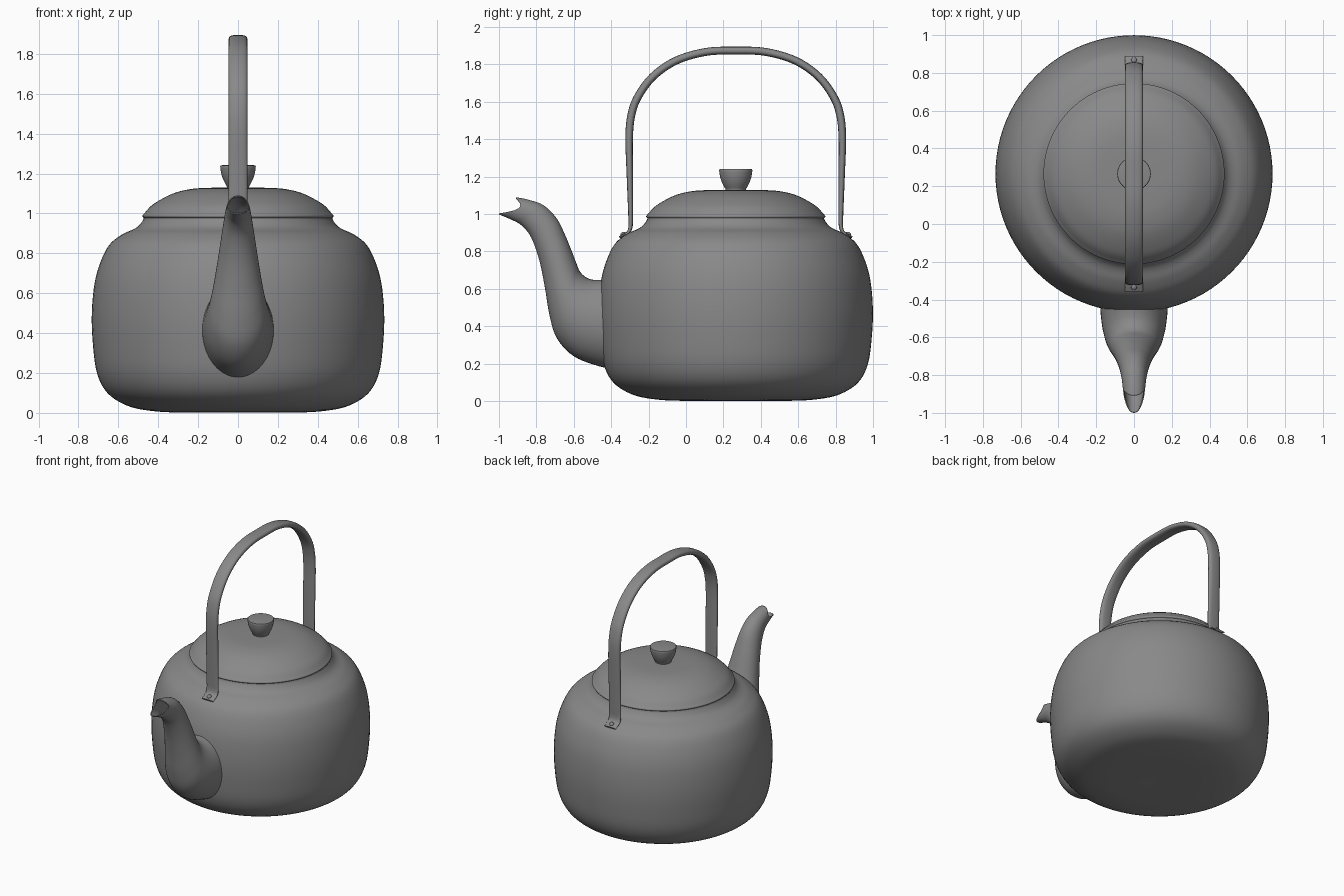
import bpy, bmesh, math

if "Cube" in bpy.data.objects:
    bpy.data.objects.remove(bpy.data.objects["Cube"])

CY = 0.266  # centre of the body, lid and handle along y

# Dark grey metal
metal = bpy.data.materials.new("dark_metal")
metal.diffuse_color = (0.25, 0.25, 0.25, 1)
metal.use_nodes = True
metal.node_tree.nodes["Principled BSDF"].inputs["Base Color"].default_value = metal.diffuse_color


def spline(pts, n=5):
    """Catmull-Rom through tuples of any length."""
    out = []
    for i in range(len(pts) - 1):
        a, b, c, d = (pts[max(0, min(len(pts) - 1, i + k))] for k in (-1, 0, 1, 2))
        for s in range(n):
            t = s / n
            out.append(tuple(
                0.5 * (2 * q + (r - p) * t + (2 * p - 5 * q + 4 * r - w) * t * t
                       + (3 * q - p - 3 * r + w) * t ** 3)
                for p, q, r, w in zip(a, b, c, d)))
    out.append(pts[-1])
    return out


def skin(name, rings, cap_start=False, cap_end=False, angle=40):
    """Join closed rings of points into one smooth surface."""
    bm = bmesh.new()
    rows = [[bm.verts.new(p) for p in ring] for ring in rings]
    n = len(rows[0])
    for a, b in zip(rows, rows[1:]):
        for j in range(n):
            k = (j + 1) % n
            bm.faces.new((a[j], a[k], b[k], b[j]))
    if cap_start:
        bm.faces.new(rows[0][::-1])
    if cap_end:
        bm.faces.new(rows[-1])
    bmesh.ops.remove_doubles(bm, verts=bm.verts, dist=1e-5)
    bmesh.ops.recalc_face_normals(bm, faces=bm.faces)
    me = bpy.data.meshes.new(name)
    bm.to_mesh(me)
    bm.free()
    ob = bpy.data.objects.new(name, me)
    bpy.context.collection.objects.link(ob)
    finish(ob, angle)
    return ob


def finish(ob, angle=40):
    """Smooth shading and the metal material."""
    ob.data.materials.append(metal)
    bpy.ops.object.select_all(action='DESELECT')
    ob.select_set(True)
    bpy.context.view_layer.objects.active = ob
    bpy.ops.object.shade_smooth_by_angle(angle=math.radians(angle))


def angles(n):
    return [2 * math.pi * j / n for j in range(n)]


def lathe(name, profile, seg=96):
    rings = [[(max(r, 0) * math.cos(a), CY + max(r, 0) * math.sin(a), z) for a in angles(seg)]
             for r, z in profile]
    return skin(name, rings)


# Body: squat rounded pot with a short neck
lathe("body", spline([
    (0, 0.004), (0.3, 0.002), (0.45, 0.012), (0.56, 0.038), (0.655, 0.1), (0.707, 0.2),
    (0.728, 0.35), (0.733, 0.5), (0.719, 0.65), (0.688, 0.76), (0.643, 0.845), (0.58, 0.895),
    (0.525, 0.92), (0.497, 0.939), (0.477, 0.965), (0.468, 0.982), (0.44, 0.984)]))

# Lid: low dome with a rolled edge
lathe("lid", spline([
    (0.45, 0.976), (0.472, 0.978), (0.479, 0.988), (0.468, 1.002), (0.425, 1.046),
    (0.335, 1.096), (0.25, 1.12), (0.16, 1.128), (0.0, 1.13)]))

# Knob: small flared cup shape
lathe("lid_knob", [(0, 1.12), (0.054, 1.125)] + spline(
    [(0.054, 1.132), (0.072, 1.165), (0.084, 1.2), (0.089, 1.234)], 3)
    + [(0.087, 1.24), (0.078, 1.242), (0, 1.241)], 48)

# Spout: lower outline point, upper outline point, half width, pull-back of the sides
spout_rings = spline([
    (-0.36, 0.165, -0.36, 0.66, 0.182, 0),
    (-0.47, 0.188, -0.47, 0.648, 0.177, 0),
    (-0.60, 0.24, -0.525, 0.657, 0.165, 0),
    (-0.69, 0.335, -0.565, 0.69, 0.146, 0),
    (-0.73, 0.46, -0.587, 0.74, 0.128, 0),
    (-0.755, 0.61, -0.612, 0.805, 0.110, 0),
    (-0.785, 0.755, -0.645, 0.885, 0.093, 0),
    (-0.828, 0.875, -0.69, 0.975, 0.077, 0),
    (-0.88, 0.94, -0.76, 1.046, 0.066, 0.01),
    (-0.94, 0.973, -0.84, 1.076, 0.060, 0.03),
    (-1.0, 0.998, -0.908, 1.09, 0.056, 0.062)])
rings = []
for ly, lz, uy, uz, w, pull in spout_rings:
    ring = []
    for a in angles(40):
        c, s = math.cos(a), math.sin(a)
        back = pull * abs(c) ** 2.5
        ring.append((w * c,
                     (ly + uy) / 2 + (uy - ly) / 2 * s + back,
                     (lz + uz) / 2 + (uz - lz) / 2 * s - 0.15 * back))
    rings.append(ring)
spout = skin("spout", rings)
wall = spout.modifiers.new("wall", 'SOLIDIFY')
wall.thickness = 0.006
wall.offset = -1

# Handle: flattened bar; half path as offset from centre, height, half thickness
half = [(0.622, 0.876, 0.006), (0.6, 0.887, 0.007), (0.577, 0.899, 0.009),
        (0.563, 0.93, 0.011), (0.562, 1.0, 0.013), (0.566, 1.2, 0.017), (0.57, 1.4, 0.02),
        (0.56, 1.52, 0.021), (0.527, 1.62, 0.021), (0.445, 1.733, 0.021),
        (0.32, 1.82, 0.021), (0.16, 1.867, 0.021), (0, 1.874, 0.021)]
path = spline([(-d, z, t) for d, z, t in half] + [(d, z, t) for d, z, t in half[-2::-1]])
rings = []
for i, (y, z, t) in enumerate(path):
    p, q = path[max(i - 1, 0)], path[min(i + 1, len(path) - 1)]
    dy, dz = q[0] - p[0], q[1] - p[1]
    L = math.hypot(dy, dz)
    ring = []
    for a in angles(24):
        c, s = math.cos(a), math.sin(a)
        h = t * math.copysign(abs(s) ** 0.75, s)
        x = 0.047 * math.copysign(abs(c) ** 0.75, c)
        ring.append((x, CY + y - dz / L * h, z + dy / L * h))
    rings.append(ring)
skin("handle", rings, True, True, 50)

# Rivets holding the handle tabs
for side, label in ((-1, "front"), (1, "back")):
    bpy.ops.mesh.primitive_uv_sphere_add(
        segments=20, ring_count=10, radius=0.015,
        location=(0, CY + side * 0.602, 0.894), rotation=(-side * 0.4, 0, 0))
    rivet = bpy.context.object
    rivet.name = label + "_rivet"
    rivet.scale.z = 0.7
    finish(rivet)
